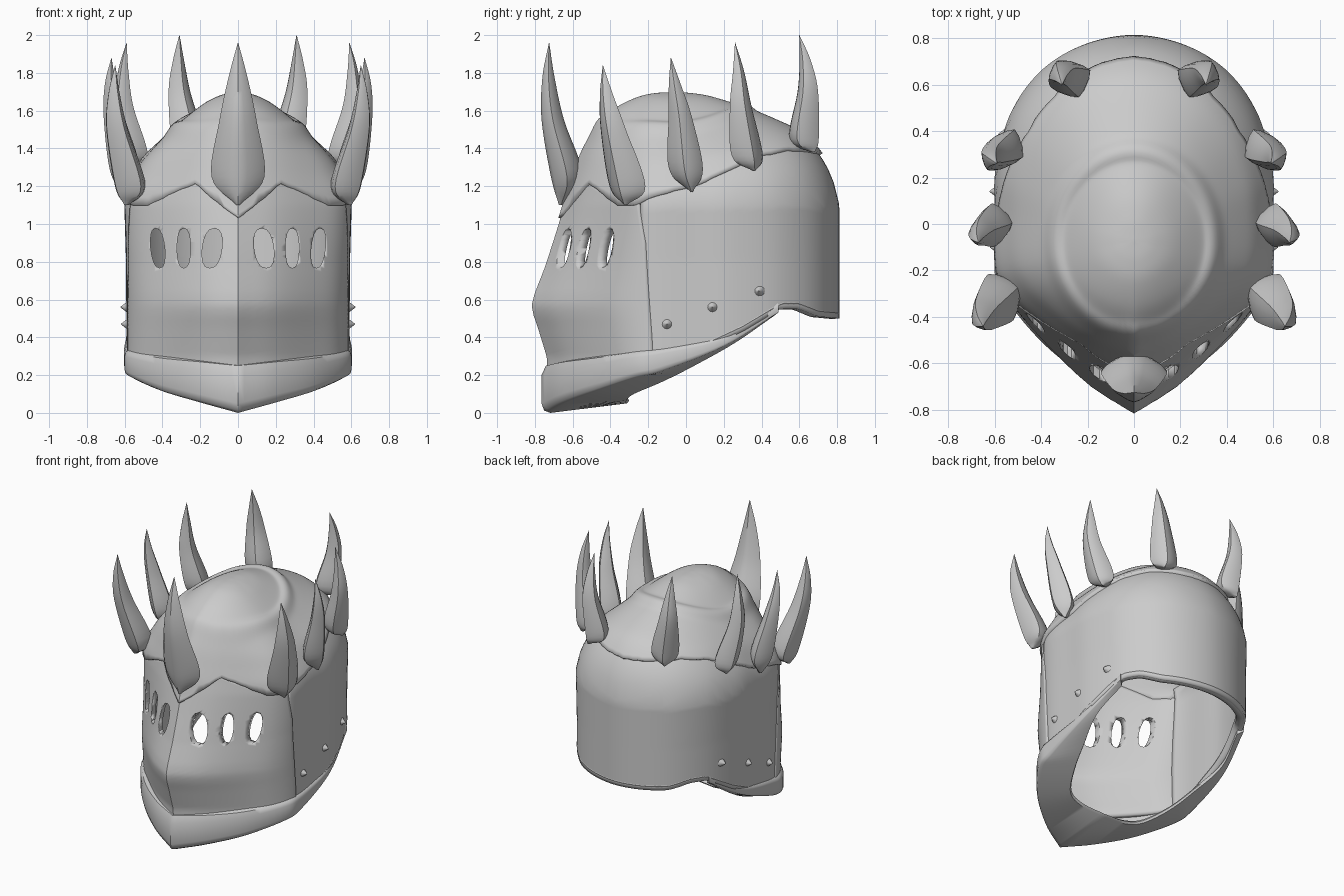
import bpy, bmesh, math
from mathutils import Vector

if "Cube" in bpy.data.objects:
    bpy.data.objects.remove(bpy.data.objects["Cube"])


def interp(x, pts):
    if x <= pts[0][0]:
        return pts[0][1]
    for (a, u), (b, v) in zip(pts, pts[1:]):
        if x <= b:
            return u + (v - u) * (x - a) / (b - a)
    return pts[-1][1]


def spline(pts, t):
    """Catmull-Rom through points of any dimension, t in point units."""
    n = len(pts) - 1
    i = min(max(int(t), 0), n - 1)
    f = t - i
    b, c = Vector(pts[i]), Vector(pts[i + 1])
    a = Vector(pts[i - 1]) if i > 0 else 2 * b - c
    d = Vector(pts[i + 2]) if i + 2 <= n else 2 * c - b
    return 0.5 * (2 * b + (c - a) * f + (2 * a - 5 * b + 4 * c - d) * f * f
                  + (3 * b - a - 3 * c + d) * f ** 3)


def grid(name, us, vs, f, wrap=False, caps=False, thick=0, offset=-1, angle=35):
    """Sheet or tube of quads from a function of two parameters."""
    bm = bmesh.new()
    rows = [[bm.verts.new(f(u, v)) for v in vs] for u in us]
    for a, b in zip(rows, rows[1:]):
        for j in range(len(vs) - (0 if wrap else 1)):
            k = (j + 1) % len(vs)
            bm.faces.new((a[j], a[k], b[k], b[j]))
    if caps:
        bm.faces.new(rows[0][::-1])
        bm.faces.new(rows[-1])
    bmesh.ops.remove_doubles(bm, verts=bm.verts, dist=0.0005)
    if wrap:
        bmesh.ops.recalc_face_normals(bm, faces=bm.faces)
    else:  # open sheets must face away from the helmet's middle
        c = Vector((0, 0, 0.8))
        bm.normal_update()
        if sum((p.calc_center_median() - c).dot(p.normal) for p in bm.faces) < 0:
            bmesh.ops.reverse_faces(bm, faces=bm.faces)
    me = bpy.data.meshes.new(name)
    bm.to_mesh(me)
    bm.free()
    ob = bpy.data.objects.new(name, me)
    bpy.context.collection.objects.link(ob)
    me.shade_smooth()
    me.set_sharp_from_angle(angle=math.radians(angle))
    if thick:
        m = ob.modifiers.new("thickness", 'SOLIDIFY')
        m.thickness, m.offset = thick, offset
    return ob


def steps(a, b, n):
    return [a + (b - a) * i / n for i in range(n + 1)]


# Plan outline, front to back; pinched in y ahead of y=-0.2 and scaled in x by height
PLAN = [(0, -.81), (.2, -.682), (.4, -.49), (.53, -.335), (.593, -.17), (.6, .05),
        (.595, .25), (.53, .48), (.4, .66), (.22, .77), (0, .812), (-.22, .77)]
PINCH = [(.2, .86), (.3, .87), (.45, .945), (.52, .985), (.57, 1), (.63, .975), (.77, .885),
         (.95, .79), (1.1, .715), (1.22, .65)]
WIDTH = [(.3, .98), (.8, .985), (1.1, 1), (1.2, .975)]
EDGE = [(0, 1.03), (1.15, 1.215), (2.5, 1.1), (3.2, 1.1), (4, 1.15), (5, 1.2),
        (6, 1.28), (7, 1.36), (8, 1.39), (10, 1.37)]
DOME = [(0, 1.68), (.15, 1.675), (.3, 1.655), (.5, 1.6), (.65, 1.53), (.8, 1.42),
        (.9, 1.3), (.97, 1.19), (1, 1.1)]
DOME = [tuple(spline(DOME, t)) for t in steps(0, 8, 64)]
HEM = [(-.3, .2), (-.2, .23), (0, .29), (.3, .43), (.5, .55), (.6, .55), (.7, .51), (.81, .5)]


def wall(t, z):
    a, s = abs(t), 1 if t >= 0 else -1
    if a > 10:
        a, s = 20 - a, -s
    x, y = spline(PLAN, a)
    if y < -.2:
        y = -.2 + (y + .2) * interp(z, PINCH)
    return Vector((s * x * interp(z, WIDTH), y, z))


def skull(t, q):
    """q 0..1 runs from the dome top to its foot, beyond 1 straight down the wall."""
    if q > 1:
        return wall(t, 1.1 - (q - 1))
    d = wall(t, 1.1) - Vector((0, -.07, 1.1))
    p = q * (d.normalized() * .62).lerp(d, q)
    z = interp(q, DOME) + q ** 8 * (1 - q) * (2 if d.y > 0 else 1.5) * d.y
    z -= 1.1 * q * q * (1 - q) * abs(d.x) * abs(d.normalized().x)
    r = math.hypot(p.x / .335, p.y / .385)  # raised ring round the sunken crown disc
    z += .024 * math.exp(-((r - 1) / .09) ** 2)
    return Vector((p.x, p.y - .07, z))


def fold(t):
    return abs(t) if abs(t) <= 10 else 20 - abs(t)


def edge_q(t):
    lim = interp(fold(t), EDGE)
    q = .6
    while skull(t, q).z > lim:
        q += .004
    return q


# Domed top plate with its zigzag edge
qs = {}


def dome_pt(t, v):
    if t not in qs:
        qs[t] = edge_q(t)
    return skull(t, v * qs[t])


grid("dome_plate", steps(-10, 10, 120), steps(0, 1, 56), dome_pt, thick=.045, offset=-.2)


# Side and back wall
def shell_pt(t, v):
    q0 = edge_q(t) - .03
    end = 2.1 - interp(wall(t, 1).y, HEM)
    return skull(t, q0 + (end - q0) * v)


grid("side_and_back_shell", steps(3.5, 16.5, 80), steps(0, 1, 30), shell_pt, thick=.035)


# Thickened rim on the lower edge, flush with the wall outside
def rim_pt(t, a):
    p = wall(t, interp(wall(t, 1).y, HEM))
    n = Vector((p.x, p.y, 0)).normalized()
    return p - n * .034 + n * .036 * math.cos(a) + Vector((0, 0, .028 + .032 * math.sin(a)))


ring = [i * math.tau / 10 for i in range(10)]
grid("lower_rim", steps(4, 16, 80), ring, rim_pt, wrap=True, caps=True)

# Face mask
MASK_END = [(.2, 4), (.4, 3.95), (.9, 3.75), (1.1, 3.45), (1.2, 3.3)]


def mask_pt(s, v):
    z0 = .23 + .05 * abs(s)
    z = z0 + v * (interp(abs(s) * 3.6, EDGE) + .015 - z0)
    return wall(s * interp(z, MASK_END), z)


mask = grid("face_mask", steps(-1, 1, 60), steps(0, 1, 40), mask_pt, thick=.035, offset=-.6)

# Eye slot cutters
for k, (x, w, lean) in enumerate([(.137, .052, -.012), (.287, .036, 0), (.425, .037, .01)]):
    for s in (-1, 1):
        def slot(y, a, x=x, w=w, s=s, lean=lean):
            c, n = math.cos(a), math.sin(a)
            c = math.copysign(abs(c) ** .75, c)
            return Vector((s * (x + w * c + lean * n), y, .872 + .105 * n))
        cut = grid(f"eye_cutter_{k}_{s}", [-1, -.22], [i * math.tau / 16 for i in range(16)],
                   slot, wrap=True, caps=True)
        cut.hide_render = True
        cut.display_type = 'WIRE'
        cut.hide_set(True)
        m = mask.modifiers.new("eye", 'BOOLEAN')
        m.operation, m.solver, m.object = 'DIFFERENCE', 'EXACT', cut

# Chin guard: stations of outer x, y, top z, bottom z, then inner lip x, y, z
CHIN = [(0, -.765, .25, 0, 0, -.3, .05), (.2, -.665, .27, .055, .18, -.305, .065),
        (.41, -.495, .29, .115, .305, -.27, .1), (.575, -.28, .32, .185, .4, -.12, .165),
        (.602, -.13, .335, .225, .465, .05, .25), (.592, .2, .4, .355, .53, .26, .37),
        (.525, .49, .57, .53, .49, .46, .51)]


def chin_pt(s, j):
    x, y, zt, zb, ix, iy, iz = spline(CHIN, abs(s))
    out, lip = Vector((x, y, 0)), Vector((ix, iy, 0))

    def at(f, z):
        p = out.lerp(lip, f)
        return Vector((p.x if s >= 0 else -p.x, p.y, z))
    h = zt - zb
    return [at(.16, zt + .01), at(.05, zt), at(0, zt - .2 * h), at(0, zb + .2 * h),
            at(.03, zb + .05 * h), at(.1, zb), at(.97, iz), at(1, iz + .015),
            at(.95, iz + .03), at(.22, zb + .03 + .2 * h)][int(j)]


grid("chin_guard", steps(-6, 6, 72), range(10), chin_pt, wrap=True, caps=True, angle=50)


# Crown spikes: foot, widest point, middle, tip, half width, half depth, outward heading
def spike(name, foot, wide, mid, tip, w, d, out):
    o = Vector((out[0], out[1], 0)).normalized()
    side = Vector((-o.y, o.x, 0))
    near = Vector(mid).lerp(Vector(tip), .55) + o * .012
    path = [foot, wide, mid, near, tip]
    size = [(.06, .15), (1, 1), (.7, .7), (.36, .38), (.01, .01)]

    def pt(u, a):
        sw, sd = spline(size, u)
        c, s = math.cos(a), math.sin(a)
        c, s = [math.copysign(abs(k) ** 1.55, k) for k in (c, s)]
        return spline(path, u) + side * (w * sw * s) + o * (d * sd * c)
    grid(name, steps(0, 4, 24), [i * math.tau / 12 for i in range(12)], pt,
         wrap=True, caps=True, angle=40)


spike("front_spike", (0, -.66, 1.1), (0, -.63, 1.25), (0, -.705, 1.55), (0, -.725, 1.96),
      .14, .085, (0, -1))
SPIKES = [
    ((.59, -.32, 1.1), (.57, -.31, 1.2), (.64, -.385, 1.5), (.65, -.44, 1.84), .11, .09, (.85, -.5)),
    ((.61, .03, 1.17), (.6, .0, 1.29), (.655, -.03, 1.56), (.67, -.08, 1.88), .09, .08, (1, -.1)),
    ((.57, .36, 1.28), (.55, .325, 1.36), (.605, .29, 1.62), (.59, .26, 1.96), .09, .08, (.9, .4)),
    ((.3, .67, 1.38), (.27, .625, 1.45), (.31, .645, 1.70), (.31, .6, 2.0), .09, .085, (.4, .9))]
for i, (*path, w, d, out) in enumerate(SPIKES):
    for s, label in ((1, "right"), (-1, "left")):
        spike(f"crown_spike_{label}_{i + 1}", *[(s * p[0], p[1], p[2]) for p in path],
              w, d, (s * out[0], out[1]))

# Pointed rivets along each cheek
for i, (y, z) in enumerate([(-.1, .47), (.14, .56), (.385, .645)]):
    x = next(wall(4 + k * .02, z).x for k in range(300) if wall(4 + k * .02, z).y >= y)
    for s in (1, -1):
        def stud(r, a, x=x, y=y, z=z, s=s):
            return Vector((s * (x - .012 + .045 * (1 - r)), y + .034 * r * math.cos(a),
                           z + .034 * r * math.sin(a)))
        grid(f"rivet_{i + 1}_{'right' if s > 0 else 'left'}", [1, .5, .05],
             [k * math.tau / 12 for k in range(12)], stud, wrap=True, caps=True)
